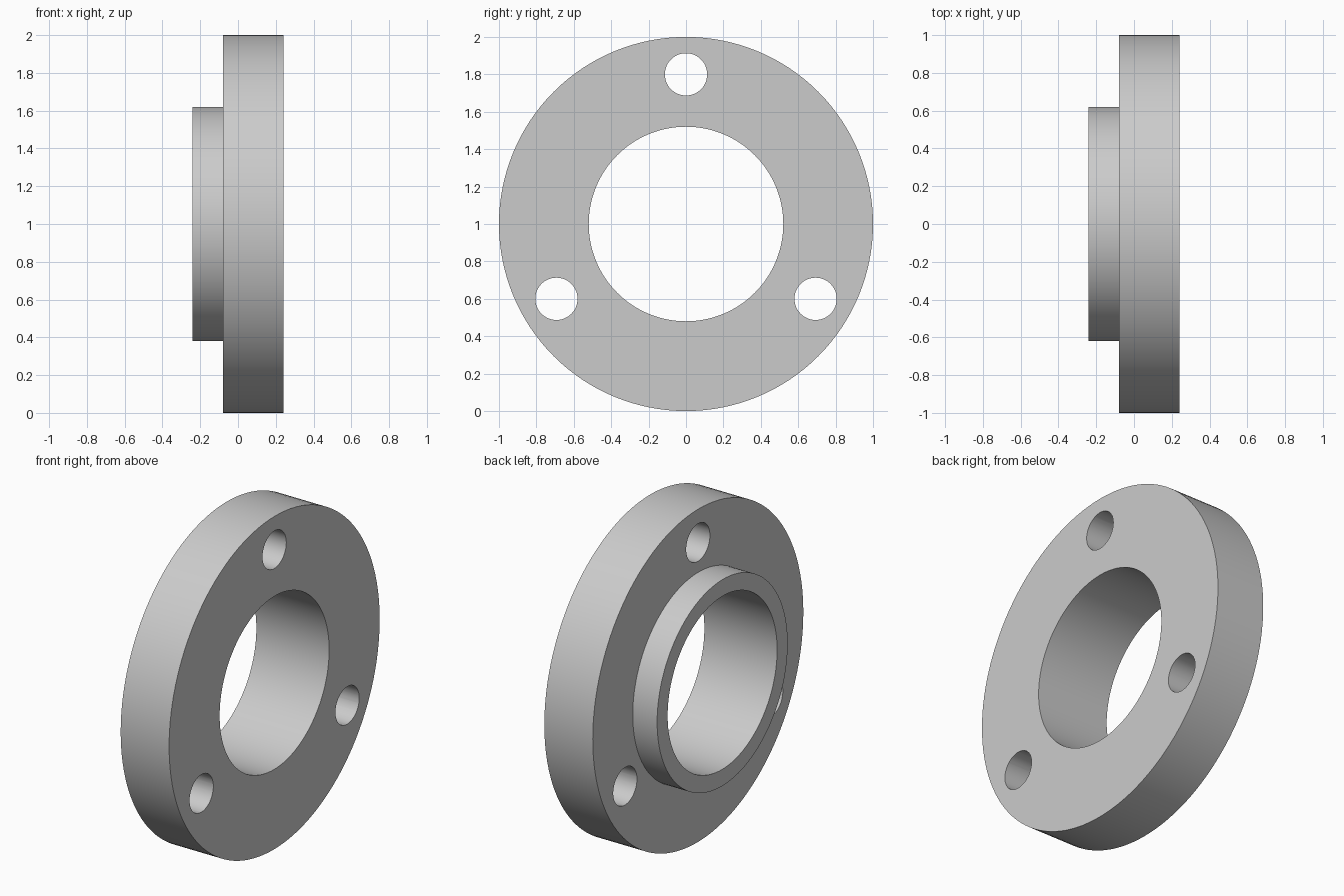
import bpy
import bmesh
from math import pi, radians, sin, cos
from mathutils import Matrix, Vector

cube = bpy.data.objects.get("Cube")
if cube:
    bpy.data.objects.remove(cube, do_unlink=True)

CENTER = Vector((0, 0, 1))
BACK, STEP, FACE = -0.242, -0.08, 0.242   # stations along the axle
BORE, HUB, RIM = 0.52, 0.62, 1.0          # radii
BOLT_CIRCLE, BOLT_RADIUS = 0.8, 0.113

steel = bpy.data.materials.new("grey_metal")
steel.use_nodes = True
grey = (0.6, 0.6, 0.6, 1)
steel.diffuse_color = grey
steel.node_tree.nodes["Principled BSDF"].inputs["Base Color"].default_value = grey


def add_object(name, bm):
    bmesh.ops.recalc_face_normals(bm, faces=bm.faces)
    mesh = bpy.data.meshes.new(name)
    bm.to_mesh(mesh)
    bm.free()
    mesh.materials.append(steel)
    obj = bpy.data.objects.new(name, mesh)
    bpy.context.collection.objects.link(obj)
    return obj


# Flange with raised hub: closed profile turned around the x axis
profile = [(BACK, BORE), (BACK, HUB), (STEP, HUB), (STEP, RIM), (FACE, RIM), (FACE, BORE)]
bm = bmesh.new()
verts = [bm.verts.new(CENTER + Vector((x, 0, r))) for x, r in profile]
edges = [bm.edges.new((verts[i - 1], verts[i])) for i in range(len(verts))]
bmesh.ops.spin(bm, geom=verts + edges, cent=CENTER, axis=(1, 0, 0),
               angle=2 * pi, steps=128, use_merge=True)
bmesh.ops.remove_doubles(bm, verts=bm.verts, dist=0.0001)
flange = add_object("flange", bm)

# Three bolt holes, evenly spaced with one at the top
bm = bmesh.new()
for i in range(3):
    a = 2 * pi * i / 3
    spot = CENTER + BOLT_CIRCLE * Vector((0, sin(a), cos(a)))
    bmesh.ops.create_cone(bm, cap_ends=True, segments=48, radius1=BOLT_RADIUS,
                          radius2=BOLT_RADIUS, depth=2,
                          matrix=Matrix.Translation(spot) @ Matrix.Rotation(pi / 2, 4, "Y"))
cutter = add_object("bolt_hole_cutter", bm)
cutter.hide_render = True

bpy.ops.object.select_all(action="DESELECT")
flange.select_set(True)
bpy.context.view_layer.objects.active = flange
cut = flange.modifiers.new("bolt_holes", "BOOLEAN")
cut.operation = "DIFFERENCE"
cut.solver = "EXACT"
cut.object = cutter
bpy.ops.object.modifier_apply(modifier=cut.name)
bpy.data.objects.remove(cutter, do_unlink=True)

bpy.ops.object.shade_smooth_by_angle(angle=radians(30))
